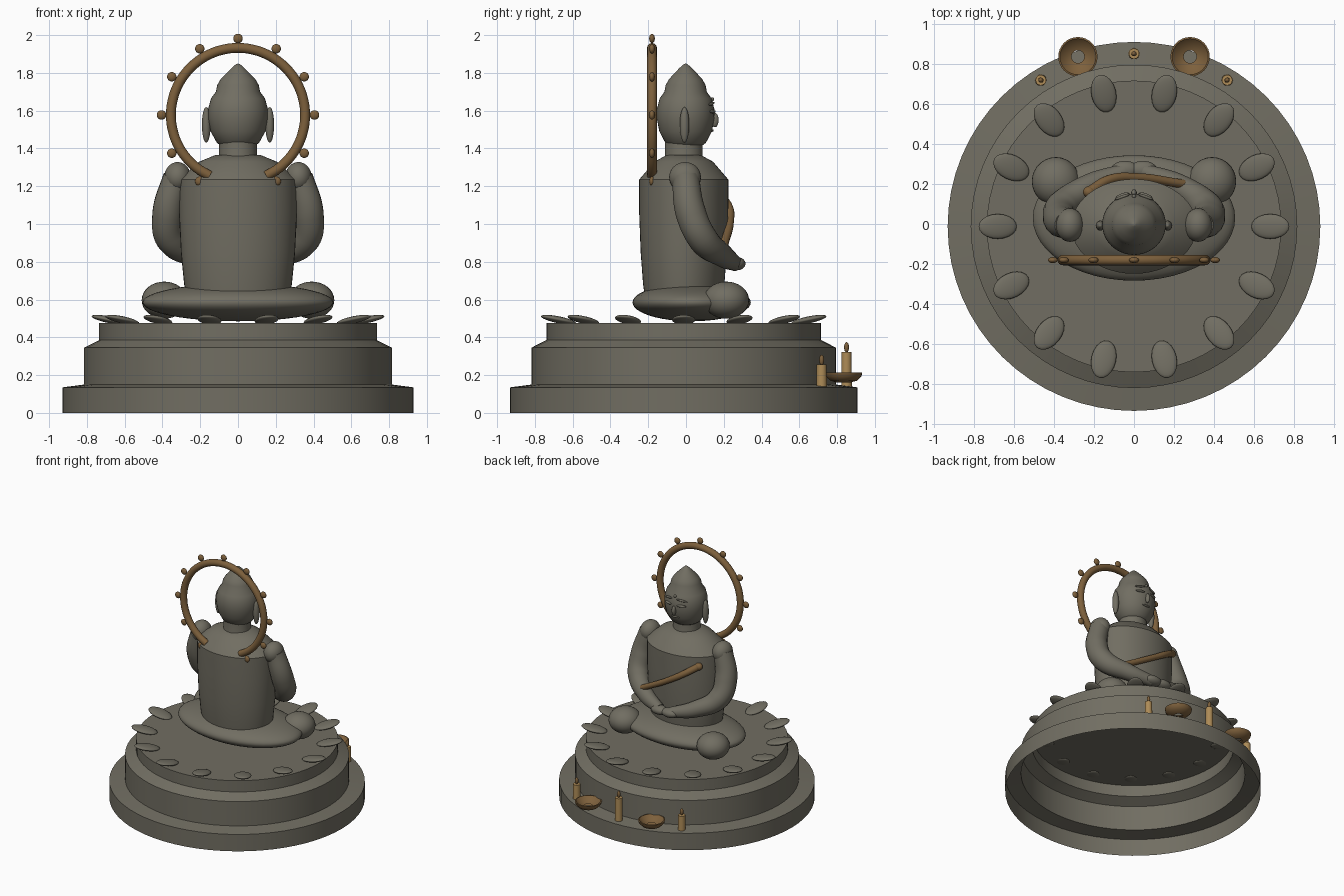
import bpy, bmesh, math
from mathutils import Matrix, Vector

if "Cube" in bpy.data.objects:
    bpy.data.objects.remove(bpy.data.objects["Cube"])


def material(name, rgb):
    m = bpy.data.materials.new(name)
    m.diffuse_color = (*rgb, 1)
    m.use_nodes = True
    m.node_tree.nodes["Principled BSDF"].inputs["Base Color"].default_value = m.diffuse_color
    return m


STONE = material("grey stone", (0.165, 0.155, 0.122))
BRONZE = material("aged bronze", (0.205, 0.117, 0.045))
WAX = material("tan wax", (0.42, 0.26, 0.095))


def finish(ob, mat, angle=35):
    ob.data.materials.clear()
    ob.data.materials.append(mat)
    bpy.ops.object.select_all(action='DESELECT')
    ob.select_set(True)
    bpy.context.view_layer.objects.active = ob
    bpy.ops.object.shade_smooth_by_angle(angle=math.radians(angle))
    return ob


def lathe(name, profile, mat, loc=(0, 0, 0), sx=1, sy=1, seg=48, angle=35):
    """Revolve (radius, z) points about z; radius 0 closes the end."""
    bm = bmesh.new()
    rings = []
    for r, z in profile:
        if r == 0:
            rings.append([bm.verts.new((0, 0, z))] * seg)
        else:
            rings.append([bm.verts.new((sx * r * math.cos(2 * math.pi * i / seg),
                                        sy * r * math.sin(2 * math.pi * i / seg), z))
                          for i in range(seg)])
    for a, b in zip(rings, rings[1:]):
        for i in range(seg):
            j = (i + 1) % seg
            vs = list(dict.fromkeys((a[i], a[j], b[j], b[i])))
            bm.faces.new(vs)
    bmesh.ops.recalc_face_normals(bm, faces=bm.faces)
    me = bpy.data.meshes.new(name)
    bm.to_mesh(me)
    bm.free()
    ob = bpy.data.objects.new(name, me)
    ob.location = loc
    bpy.context.collection.objects.link(ob)
    return finish(ob, mat, angle)


def ellipsoid(name, loc, radii, mat, rot=None, u=28, v=16):
    bm = bmesh.new()
    bmesh.ops.create_uvsphere(bm, u_segments=u, v_segments=v, radius=1)
    m = Matrix.Translation(Vector(loc)) @ (rot or Matrix()) @ Matrix.Diagonal((*radii, 1))
    bm.transform(m)
    me = bpy.data.meshes.new(name)
    bm.to_mesh(me)
    bm.free()
    ob = bpy.data.objects.new(name, me)
    bpy.context.collection.objects.link(ob)
    return finish(ob, mat, 80)


def tube(name, points, radii, mat, res=10):
    """Smooth tube through points with a radius at each point."""
    cu = bpy.data.curves.new(name, 'CURVE')
    cu.dimensions = '3D'
    cu.bevel_depth = 1
    cu.bevel_resolution = 6
    cu.resolution_u = res
    cu.use_fill_caps = True
    sp = cu.splines.new('BEZIER')
    sp.bezier_points.add(len(points) - 1)
    for bp, p, r in zip(sp.bezier_points, points, radii):
        bp.co = p
        bp.radius = r
        bp.handle_left_type = bp.handle_right_type = 'AUTO'
    ob = bpy.data.objects.new(name, cu)
    bpy.context.collection.objects.link(ob)
    bpy.ops.object.select_all(action='DESELECT')
    ob.select_set(True)
    bpy.context.view_layer.objects.active = ob
    bpy.ops.object.convert(target='MESH')
    return finish(bpy.context.view_layer.objects.active, mat, 45)


CY = -0.012

# stepped plinth, an open shell underneath
lathe("plinth", [(0.93, 0), (0.93, 0.135), (0.815, 0.15), (0.815, 0.345),
                 (0.735, 0.385), (0.735, 0.475), (0, 0.475)],
      STONE, (0, CY, 0), 1, 0.99, 64, 20)

# lotus petals around the top edge
for i in range(14):
    a = 2 * math.pi * i / 14
    rot = Matrix.Rotation(a, 4, 'Z') @ Matrix.Rotation(-0.2, 4, 'Y')
    ellipsoid("petal", (0.68 * math.cos(a), CY + 0.68 * math.sin(a), 0.493),
              (0.097, 0.062, 0.018), STONE, rot, 20, 12)

# folded legs and knees
ellipsoid("folded_legs", (0, 0.03, 0.585), (0.505, 0.313, 0.1), STONE, None, 48, 24)

# torso
lathe("torso", [(0, 0.58), (0.265, 0.58), (0.285, 0.68), (0.302, 0.85), (0.312, 1.05),
                (0.313, 1.235), (0.205, 1.33), (0.12, 1.365), (0, 1.365)],
      STONE, (0, CY, 0), 1, 0.755)

# neck and head with pointed crown
lathe("neck", [(0.108, 1.32), (0.1, 1.36), (0.1, 1.45)], STONE, (0, CY, 0))
lathe("head", [(0, 1.395), (0.07, 1.4), (0.112, 1.43), (0.145, 1.49), (0.159, 1.56),
               (0.158, 1.61), (0.143, 1.665), (0.117, 1.7), (0.11, 1.735), (0.093, 1.765),
               (0.065, 1.795), (0.035, 1.825), (0.012, 1.845), (0, 1.85)],
      STONE, (0, CY + 0.01, 0), 1, 0.96, 40, 50)

# paired parts
for s, side in ((-1, "left"), (1, "right")):
    ellipsoid(side + "_knee", (s * 0.39, 0.213, 0.597), (0.12, 0.121, 0.098), STONE)
    ellipsoid(side + "_shoulder", (s * 0.32, -0.005, 1.248), (0.07, 0.084, 0.08), STONE)
    tube(side + "_arm",
         [(s * 0.325, -0.003, 1.25), (s * 0.372, 0.025, 1.06), (s * 0.355, 0.09, 0.92),
          (s * 0.22, 0.19, 0.835), (s * 0.05, 0.262, 0.79)],
         [0.072, 0.082, 0.08, 0.062, 0.04], STONE)
    ellipsoid(side + "_hand", (s * 0.045, 0.27, 0.79), (0.07, 0.045, 0.035), STONE)
    ellipsoid(side + "_ear", (s * 0.168, -0.008, 1.525), (0.023, 0.025, 0.094), STONE)
    # brows and eyes wrap slightly around the face
    turn = Matrix.Rotation(-s * 0.35, 4, 'Z')
    ellipsoid(side + "_brow", (s * 0.058, 0.136, 1.637), (0.042, 0.008, 0.008), STONE,
              turn @ Matrix.Rotation(s * 0.15, 4, 'Y'), 16, 8)
    ellipsoid(side + "_eye", (s * 0.058, 0.141, 1.595), (0.036, 0.012, 0.009), STONE,
              turn, 16, 8)

# face centre: forehead mark, nose, mouth
ellipsoid("forehead_mark", (0, 0.138, 1.66), (0.011, 0.011, 0.011), STONE, None, 16, 8)
ellipsoid("nose", (0, 0.153, 1.55), (0.015, 0.02, 0.038), STONE, None, 16, 10)
ellipsoid("mouth", (0, 0.135, 1.495), (0.035, 0.012, 0.008), STONE, None, 16, 8)

# halo: open ring with beads
HZ, HY = 1.577, -0.18
arc = [math.radians(-90 + 25 + 310 * i / 24) for i in range(25)]
tube("halo_ring", [(0.355 * math.cos(a), HY, HZ + 0.355 * math.sin(a)) for a in arc],
     [0.026] * 25, BRONZE, 4)
for i in range(1, 12):
    a = math.radians(-90 + 30 * i)
    ellipsoid("halo_bead", (0.405 * math.cos(a), HY, HZ + 0.405 * math.sin(a)),
              (0.025, 0.015, 0.025), BRONZE, None, 16, 10)

# sash across the chest
sash = [(-0.225, 0.16, 1.165), (-0.12, 0.222, 1.095), (0.01, 0.232, 1.015), (0.245, 0.2, 0.885)]
tube("sash", sash, [0.026, 0.024, 0.022, 0.022], BRONZE)
ellipsoid("sash_end", sash[0], (0.03, 0.028, 0.028), BRONZE, None, 16, 10)
ellipsoid("sash_tail", sash[-1], (0.022, 0.022, 0.022), BRONZE, None, 16, 10)

# offering bowls with open feet
for s in (-1, 1):
    lathe("offering_bowl", [(0.032, 0.16), (0.07, 0.17), (0.094, 0.195), (0.098, 0.213),
                            (0.09, 0.215), (0.062, 0.185), (0.032, 0.174)],
          BRONZE, (s * 0.28, 0.835, 0), seg=32)

# candles with flames
for x, y, top in ((-0.465, 0.718, 0.255), (0, 0.85, 0.322), (0.465, 0.718, 0.255)):
    lathe("candle", [(0, 0.14), (0.028, 0.14), (0.026, top), (0, top)], WAX, (x, y, 0), seg=20)
    ellipsoid("flame", (x, y, top + 0.025), (0.013, 0.013, 0.028), BRONZE, None, 12, 8)
